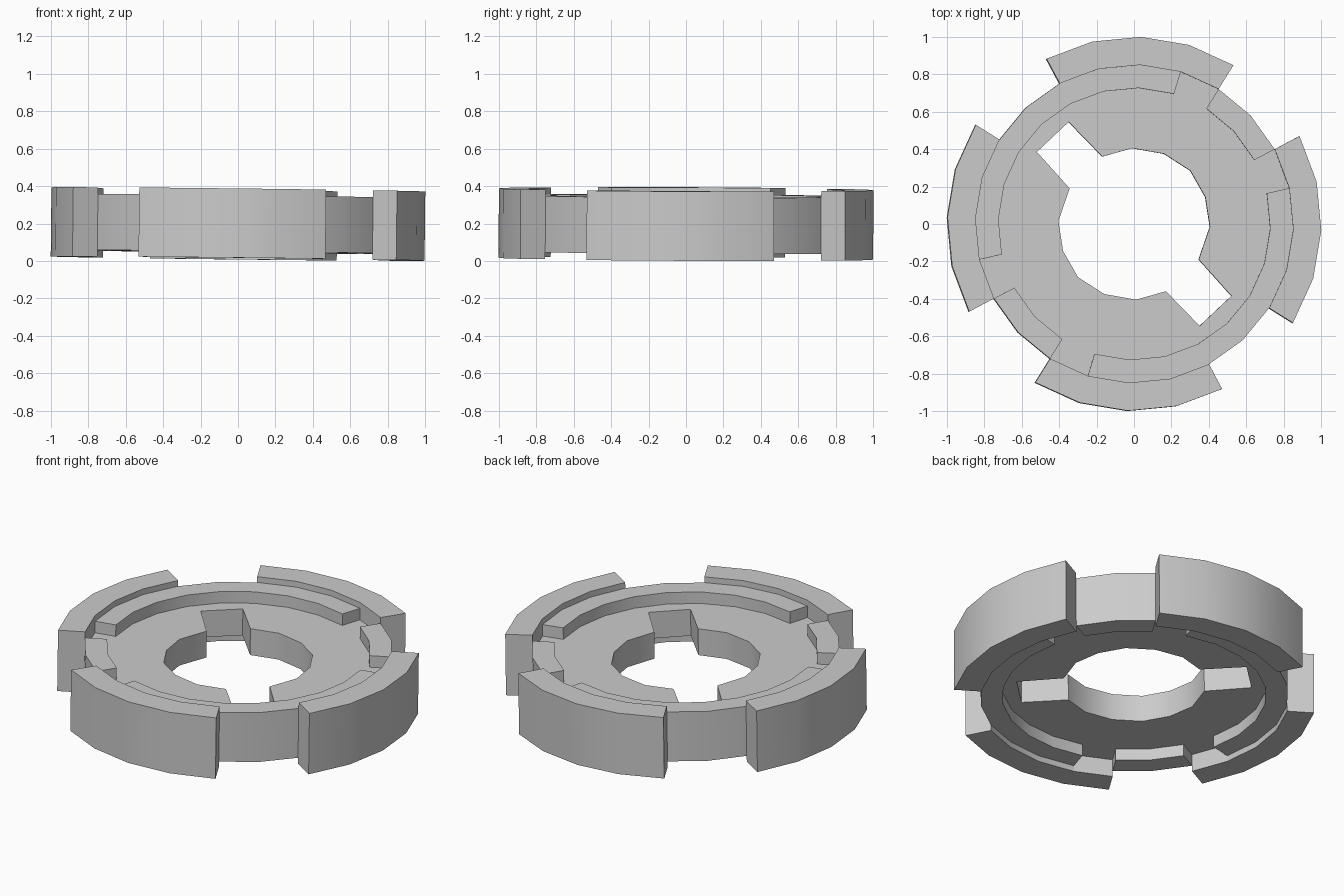
import bpy, bmesh
from math import radians, cos, sin
from mathutils import Vector

if "Cube" in bpy.data.objects:
    bpy.data.objects.remove(bpy.data.objects["Cube"])

N = 24                       # sectors of 15 degrees
R_HUB, R_RIM, R_OUT = 0.727, 0.85, 1.0
H_HUB, H_RIM, H_LUG = 0.08, 0.15, 0.185    # half heights
NAMES = ["hub_disc", "rim_bands", "outer_lugs"]
bms = [bmesh.new() for _ in NAMES]


def pt(r, k):
    a = radians(13 + 15 * k)
    return Vector((r * cos(a), r * sin(a), 0))


def rim_h(k):                # bands are interrupted by four entry slots
    return H_HUB if k % 12 in (0, 3) else H_RIM


def lug_h(k):                # four lugs with 30 degree gaps
    return 0 if k % 6 in (1, 2) else H_LUG


def face(bm, pts):
    bm.faces.new([bm.verts.new(p) for p in pts])


def caps(bm, pts, h):
    """Top and bottom of a counter-clockwise outline."""
    up = Vector((0, 0, h))
    face(bm, [p + up for p in pts])
    face(bm, [p - up for p in reversed(pts)])


def step(a, b, left, right, own_left, own_right):
    """Wall where the half height changes across the edge a-b."""
    if left == right:
        return
    if left < right:
        a, b, left, right, own_left = b, a, right, left, own_right
    bm = bms[own_left]
    spans = [(right, left), (-left, -right)] if right else [(-left, left)]
    for lo, hi in spans:
        face(bm, [Vector((p.x, p.y, z)) for p, z in
                  ((a, lo), (b, lo), (b, hi), (a, hi))])


# Rim bands and lugs, sector by sector
for k in range(N):
    hr, hl = rim_h(k), lug_h(k)
    for own, r0, r1, h, nxt in ((1, R_HUB, R_RIM, hr, rim_h(k + 1)),
                                (2, R_RIM, R_OUT, hl, lug_h(k + 1))):
        if h:
            caps(bms[own], [pt(r0, k), pt(r1, k), pt(r1, k + 1), pt(r0, k + 1)], h)
        step(pt(r1, k + 1), pt(r0, k + 1), h, nxt, own, own)
    step(pt(R_HUB, k), pt(R_HUB, k + 1), H_HUB, hr, 0, 1)
    step(pt(R_RIM, k), pt(R_RIM, k + 1), hr, hl, 1, 2)
    step(pt(R_OUT, k), pt(R_OUT, k + 1), hl, 0, 2, 2)

# Bore with two opposite keyways: half outline, turned by 180 degrees
half = [(-0.17, 0.36), (-0.01, 0.405), (0.16, 0.375), (0.30, 0.285), (0.38, 0.145),
        (0.405, -0.015), (0.345, -0.19), (0.52, -0.385), (0.35, -0.545)]
bore = [Vector((x * s, y * s, 0)) for s in (1, -1) for x, y in half]   # clockwise
for i, p in enumerate(bore):
    step(p, bore[(i + 1) % len(bore)], H_HUB, 0, 0, 0)

# Flat hub faces between bore and rim
flat = bmesh.new()
for loop in (bore, [pt(R_HUB, k) for k in range(N)]):
    vs = [flat.verts.new(p) for p in loop]
    for i, v in enumerate(vs):
        flat.edges.new((v, vs[(i + 1) % len(vs)]))
bmesh.ops.triangle_fill(flat, use_beauty=True, use_dissolve=False,
                        edges=flat.edges[:], normal=(0, 0, 1))
for f in flat.faces:
    f.normal_update()
    pts = [v.co.copy() for v in f.verts]
    caps(bms[0], pts if f.normal.z > 0 else pts[::-1], H_HUB)
flat.free()

# Objects, with the slight tilt of the whole ring
for name, bm in zip(NAMES, bms):
    bmesh.ops.remove_doubles(bm, verts=bm.verts[:], dist=1e-5)
    me = bpy.data.meshes.new(name)
    bm.to_mesh(me)
    bm.free()
    ob = bpy.data.objects.new(name, me)
    bpy.context.collection.objects.link(ob)
    ob.location.z = 0.1975
    ob.rotation_euler = (-0.005, 0.0115, 0)
    bpy.ops.object.select_all(action='DESELECT')
    ob.select_set(True)
    bpy.context.view_layer.objects.active = ob
    bpy.ops.object.shade_smooth_by_angle(angle=radians(30))
